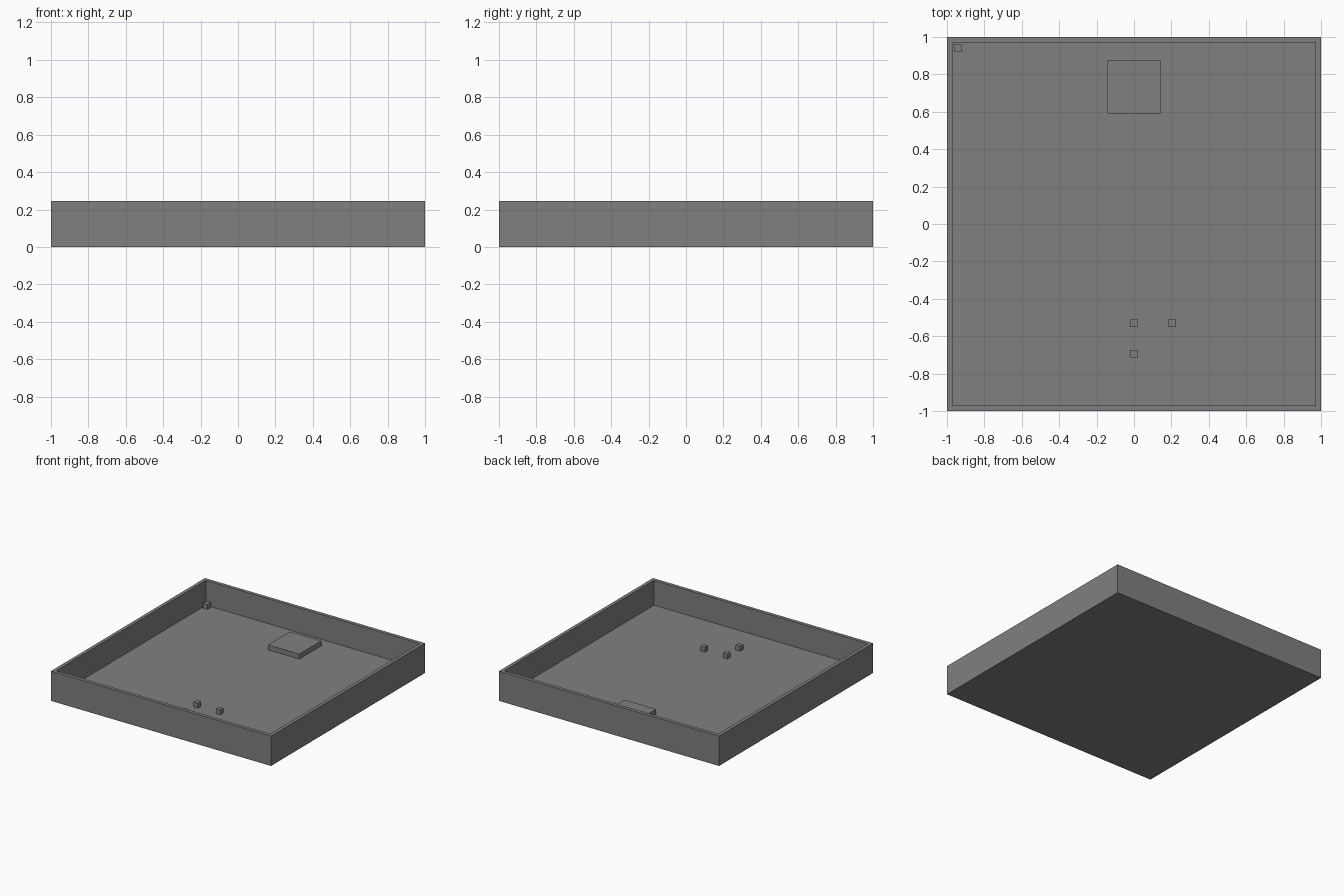
import bpy
import bmesh
from mathutils import Matrix, Vector

default = bpy.data.objects.get("Cube")
if default:
    bpy.data.objects.remove(default, do_unlink=True)

CELL = 2 / 49  # module shared by wall thickness, floor and cubes

grey = bpy.data.materials.new("mid_grey")
grey.use_nodes = True
grey.diffuse_color = (0.216, 0.216, 0.216, 1)
grey.node_tree.nodes["Principled BSDF"].inputs["Base Color"].default_value = grey.diffuse_color


def box_mesh(size, centre):
    """Return a bmesh box, measured in cells."""
    bm = bmesh.new()
    scale = Matrix.Diagonal(Vector(size) * CELL).to_4x4()
    place = Matrix.Translation(Vector(centre) * CELL)
    bmesh.ops.create_cube(bm, size=1, matrix=place @ scale)
    return bm


def finish(name, bm):
    mesh = bpy.data.meshes.new(name)
    bm.to_mesh(mesh)
    bm.free()
    mesh.materials.append(grey)
    obj = bpy.data.objects.new(name, mesh)
    bpy.context.collection.objects.link(obj)
    return obj


# Open tray: inset the top for the rim, then sink it to the floor
tray = box_mesh((49, 49, 6), (0, 0, 3))
tray.normal_update()
top = max(tray.faces, key=lambda f: f.calc_center_median().z)
bmesh.ops.inset_individual(tray, faces=[top], thickness=CELL)
floor = bmesh.ops.extrude_discrete_faces(tray, faces=[top])["faces"][0]
bmesh.ops.translate(tray, verts=list(floor.verts), vec=(0, 0, -5 * CELL))
finish("tray", tray)

# Raised square pad near the back wall
finish("square_pad", box_mesh((7, 7, 1), (0, 18, 1.5)))

# Small cubes standing on the floor
cubes = {
    "corner_cube": (-23, 23),
    "middle_cube": (0, -13),
    "left_cube": (5, -13),
    "front_cube": (0, -17),
}
for name, (x, y) in cubes.items():
    finish(name, box_mesh((1, 1, 1), (x, y, 1.5)))
